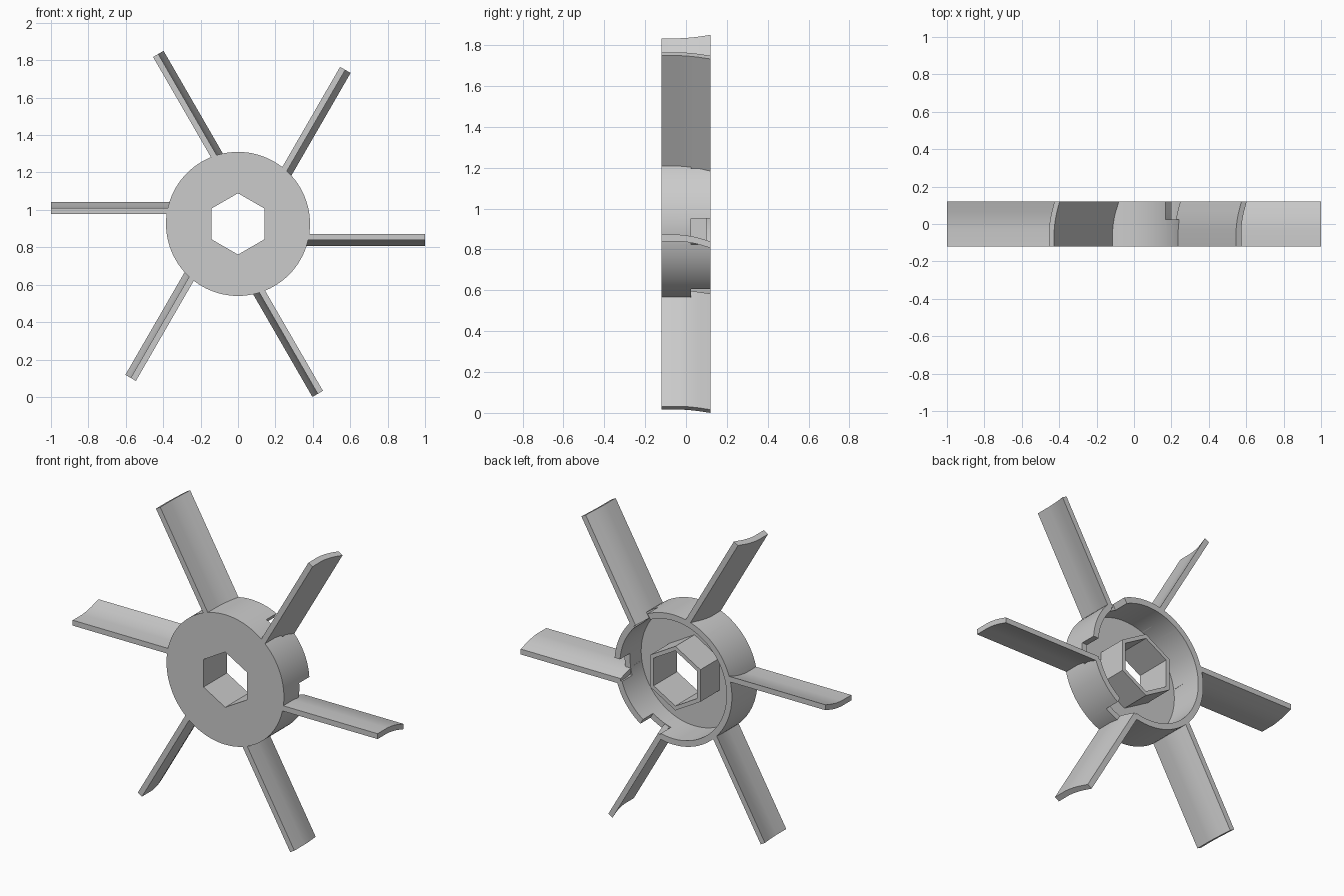
import bpy, bmesh
from math import pi
from mathutils import Matrix, Vector

if "Cube" in bpy.data.objects:
    bpy.data.objects.remove(bpy.data.objects["Cube"], do_unlink=True)

CENTRE = Vector((0, 0, 0.925))
FRONT, BACK = -0.12, 0.12
HUB_R, WALL = 0.385, 0.035
BLADES = 6

grey = bpy.data.materials.new("plain grey")
grey.use_nodes = True
grey.diffuse_color = (0.6, 0.6, 0.6, 1)
grey.node_tree.nodes["Principled BSDF"].inputs["Base Color"].default_value = grey.diffuse_color


def finish(bm, name):
    bmesh.ops.recalc_face_normals(bm, faces=bm.faces)
    mesh = bpy.data.meshes.new(name)
    bm.to_mesh(mesh)
    bm.free()
    mesh.materials.append(grey)
    ob = bpy.data.objects.new(name, mesh)
    ob.location = CENTRE
    bpy.context.collection.objects.link(ob)
    return ob


def prism(name, sides, radius, y0, y1):
    """Regular prism along y with a corner pointing up."""
    bm = bmesh.new()
    bmesh.ops.create_cone(bm, cap_ends=True, segments=sides, radius1=radius,
                          radius2=radius, depth=y1 - y0)
    turn = Matrix.Rotation(pi / 2, 4, 'X')
    bm.transform(Matrix.Translation((0, (y0 + y1) / 2, 0)) @ turn)
    return finish(bm, name)


def box(name, lo, hi, angle):
    """Box in blade space, turned about the hub axis."""
    lo, hi = Vector(lo), Vector(hi)
    bm = bmesh.new()
    bmesh.ops.create_cube(bm, size=1)
    bm.transform(Matrix.Rotation(-angle, 4, 'Y') @ Matrix.Translation((lo + hi) / 2)
                 @ Matrix.Diagonal((*(hi - lo), 1)))
    return finish(bm, name)


def combine(target, tool, operation):
    bpy.context.view_layer.objects.active = target
    mod = target.modifiers.new("combine", 'BOOLEAN')
    mod.operation, mod.solver, mod.object = operation, 'EXACT', tool
    bpy.ops.object.modifier_apply(modifier=mod.name)
    bpy.data.objects.remove(tool, do_unlink=True)


def smooth(ob, angle):
    bpy.ops.object.select_all(action='DESELECT')
    ob.select_set(True)
    bpy.context.view_layer.objects.active = ob
    bpy.ops.object.shade_smooth_by_angle(angle=angle)


# Hub cup: front disc with a thin rim, open at the back
hub = prism("hub", 96, HUB_R, FRONT, BACK)
combine(hub, prism("cavity", 96, HUB_R - WALL, -0.08, 0.2), 'DIFFERENCE')

# Rim notches beside each blade
for i in range(BLADES):
    combine(hub, box("notch", (0.28, 0.025, -0.1), (0.45, 0.2, 0.027),
                     i * 2 * pi / BLADES), 'DIFFERENCE')

# Hexagonal boss with a through hole
combine(hub, prism("boss", 6, 0.19, -0.1, 0.1), 'UNION')
combine(hub, prism("bore", 6, 0.164, -0.3, 0.3), 'DIFFERENCE')
smooth(hub, 0.4)

# Blades: flat in front, bending away towards the back
TOP = [(FRONT, -0.053), (-0.03, -0.053), (0, -0.056), (0.03, -0.061),
       (0.06, -0.068), (BACK, -0.086)]
outline = TOP + [(y, v - 0.032) for y, v in reversed(TOP)]
for i in range(BLADES):
    bm = bmesh.new()
    face = bm.faces.new([bm.verts.new((0.345, y, v)) for y, v in outline])
    out = bmesh.ops.extrude_face_region(bm, geom=[face], use_keep_orig=True)
    tip = [g for g in out["geom"] if isinstance(g, bmesh.types.BMVert)]
    bmesh.ops.translate(bm, verts=tip, vec=(0.655, 0, 0))
    bm.transform(Matrix.Rotation(-i * 2 * pi / BLADES, 4, 'Y'))
    smooth(finish(bm, f"blade_{i + 1}"), 0.4)
